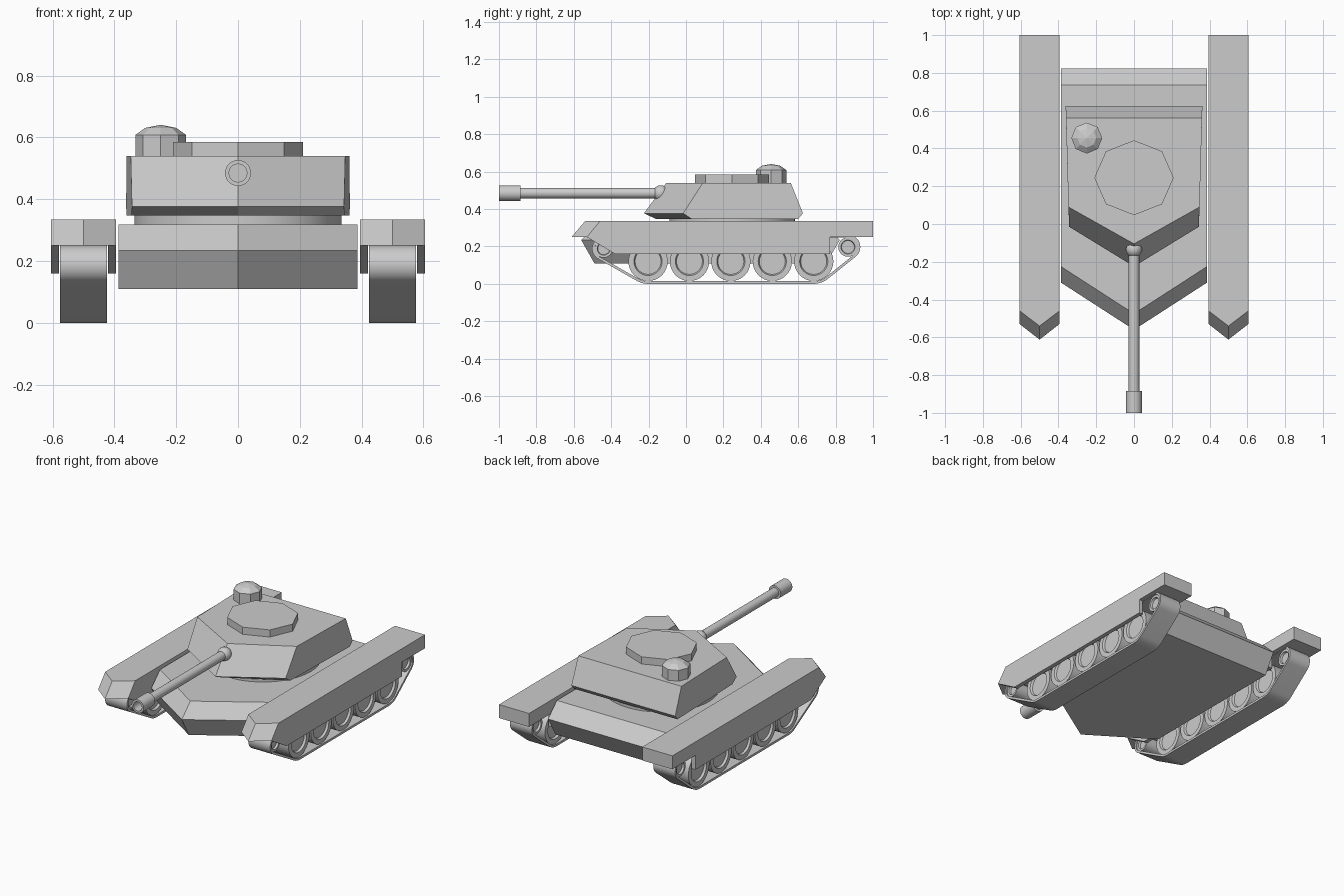
import bpy, bmesh
from math import sin, cos, pi, radians
from mathutils import Vector
from mathutils.geometry import convex_hull_2d

if "Cube" in bpy.data.objects:
    bpy.data.objects.remove(bpy.data.objects["Cube"])


def loft(name, rings, caps=True, closed=False, smooth=False):
    """Skin a stack of equal-length point rings."""
    bm = bmesh.new()
    vs = [[bm.verts.new(p) for p in ring] for ring in rings]
    n = len(vs[0])
    pairs = list(zip(vs, vs[1:]))
    if closed:
        pairs.append((vs[-1], vs[0]))
    for a, b in pairs:
        for i in range(n):
            j = (i + 1) % n
            bm.faces.new((a[i], a[j], b[j], b[i]))
    if caps and not closed:
        bm.faces.new(vs[0])
        bm.faces.new(vs[-1])
    bmesh.ops.remove_doubles(bm, verts=bm.verts, dist=1e-5)
    bmesh.ops.recalc_face_normals(bm, faces=bm.faces)
    me = bpy.data.meshes.new(name)
    bm.to_mesh(me)
    bm.free()
    ob = bpy.data.objects.new(name, me)
    bpy.context.collection.objects.link(ob)
    if smooth:
        bpy.ops.object.select_all(action='DESELECT')
        ob.select_set(True)
        bpy.context.view_layer.objects.active = ob
        bpy.ops.object.shade_smooth_by_angle(angle=radians(30))
    return ob


def chevron(z, w, outer, tip, back, cx=0.0, wb=None):
    """Outline with a pointed front at height z."""
    wb = wb or w
    return [(cx, tip, z), (cx + w, outer, z), (cx + wb, back, z),
            (cx - wb, back, z), (cx - w, outer, z)]


def lathe(name, profile, origin, axis, n, smooth=True, scale=(1, 1)):
    """Revolve (radius, offset) pairs about a world axis."""
    rings = []
    for r, h in profile:
        ring = []
        for i in range(n):
            a = 2 * pi * i / n
            u, v = r * cos(a) * scale[0], r * sin(a) * scale[1]
            p = {'X': (h, u, v), 'Y': (u, h, v), 'Z': (u, v, h)}[axis]
            ring.append(Vector(origin) + Vector(p))
        rings.append(ring)
    return loft(name, rings, caps=False, smooth=smooth)


# Hull with wedge nose
loft("hull", [chevron(.11, .387, -.24, -.49, .75),
              chevron(.234, .387, -.31, -.56, .822),
              chevron(.318, .387, -.225, -.475, .735)])

# Turret ring and turret body
lathe("turret_ring", [(0, .31), (.335, .31), (.335, .36), (0, .36)], (0, .248, 0), 'Z', 48)
loft("turret", [chevron(.347, .345, .03, -.16, .60, wb=.36),
                chevron(.377, .343, -.015, -.225, .625, wb=.362),
                chevron(.54, .347, .09, -.105, .56, wb=.36)])

# Roof hatch and cupola
lathe("roof_hatch", [(0, .53), (1, .53), (1, .585), (0, .585)],
      (0, .245, 0), 'Z', 8, smooth=False, scale=(.21, .198))
lathe("cupola", [(0, .53), (.082, .53), (.082, .608), (.05, .631), (0, .641)],
      (-.25, .455, 0), 'Z', 8, smooth=False)

# Gun: mount ball, barrel, hollow muzzle
GZ = .485
ball = [(.042 * sin(pi * i / 12), -.042 * cos(pi * i / 12)) for i in range(13)]
lathe("gun_mount", ball, (0, -.135, GZ), 'Y', 24)
lathe("gun_barrel", [(0, -.08), (.028, -.08), (.028, -.90), (0, -.90)], (0, 0, GZ), 'Y', 24)
lathe("muzzle", [(0, -.885), (.042, -.885), (.042, -1), (.029, -1), (.029, -.91), (0, -.91)],
      (0, 0, GZ), 'Y', 24)

# Running gear positions: (y, z, wheel radius)
road = [(-.203 + .2215 * i, .12, .105) for i in range(5)]
ends = [(-.44, .188, .048), (.866, .197, .052)]
BELT = .014


def wheel(name, x, y, z, r):
    half = [(0, .055), (r * .66, .055), (r * .72, .068), (r, .068)]
    prof = half + [(a, -b) for a, b in reversed(half)]
    lathe(name, prof, (x, y, z), 'X', 32)


def track(name, x):
    """Belt wrapped round the end and road wheels."""
    pts = []
    for y, z, r in (road[0], road[-1], *ends):
        r = .106 if r > .1 else r
        for i in range(48):
            a = 2 * pi * i / 48
            pts.append([Vector((y + q * cos(a), z + q * sin(a))) for q in (r + BELT, r)])
    hull = convex_hull_2d([p[0] for p in pts])
    rings = []
    for k in hull:
        o, i = pts[k]
        rings.append([(x - .076, *o), (x + .076, *o), (x + .076, *i), (x - .076, *i)])
    loft(name, rings, closed=True, smooth=True)


for side, s in (("left", -1), ("right", 1)):
    cx = .5 * s
    # Fender slab with pointed front
    loft(f"fender_{side}", [chevron(.25, .105, -.53, -.612, 1, cx),
                            chevron(.335, .105, -.46, -.54, 1, cx)])
    # Outer and inner skirts
    skirt = [(-.53, .25), (-.38, .16), (.77, .16), (.77, .25)]
    for part, x0, x1 in (("inner", -.105, -.079), ("outer", .079, .105)):
        loft(f"skirt_{part}_{side}", [[(cx + x * s, y, z) for y, z in skirt] for x in (x0, x1)])
    # Wheels and track
    for i, (y, z, r) in enumerate(road):
        wheel(f"road_wheel_{side}_{i + 1}", cx, y, z, r)
    for nm, (y, z, r) in zip(("idler", "sprocket"), ends):
        wheel(f"{nm}_{side}", cx, y, z, r)
    track(f"track_{side}", cx)
